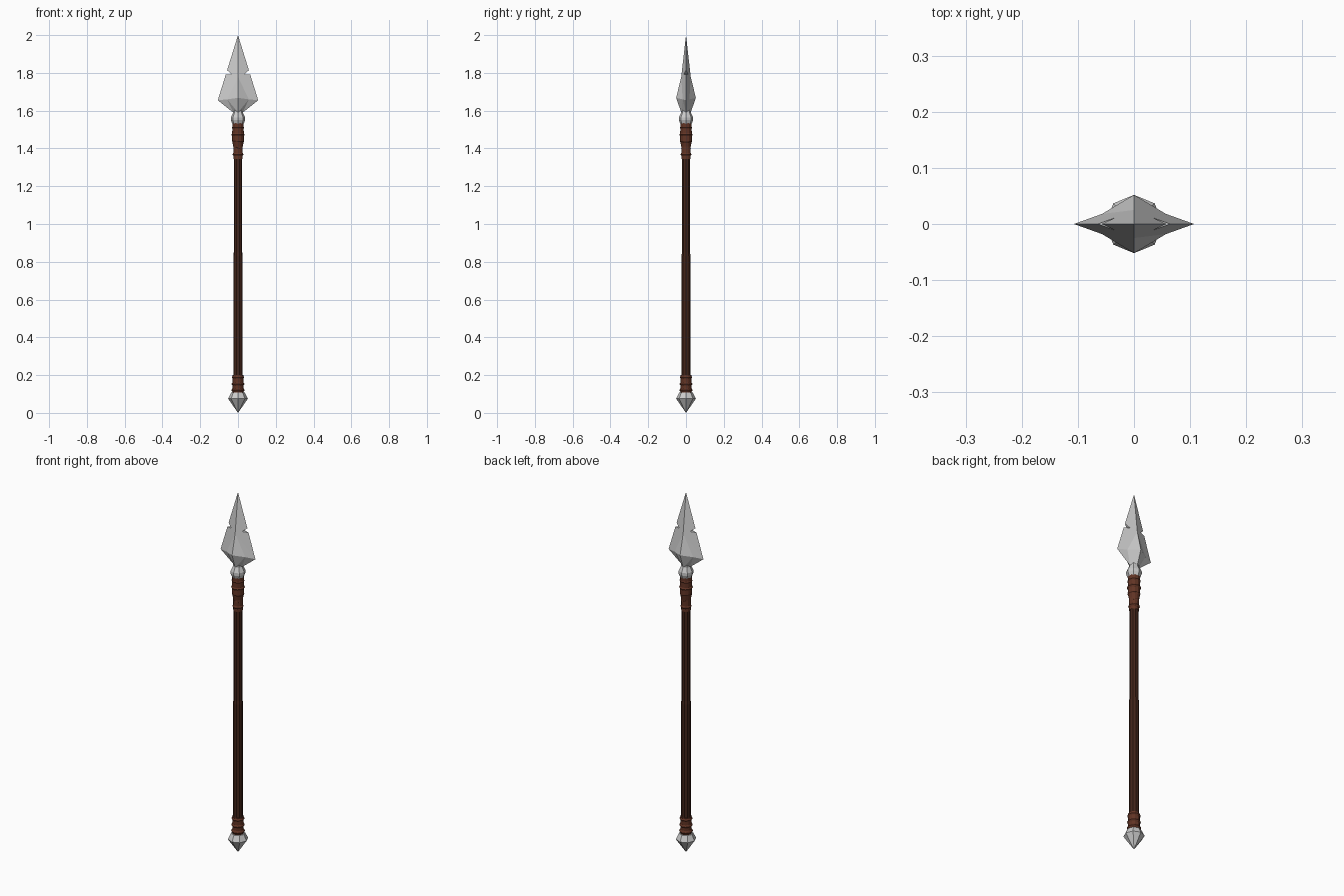
import bpy, bmesh, math

if "Cube" in bpy.data.objects:
    bpy.data.objects.remove(bpy.data.objects["Cube"])


def material(name, rgb):
    m = bpy.data.materials.new(name)
    m.diffuse_color = (*rgb, 1)
    m.use_nodes = True
    m.node_tree.nodes["Principled BSDF"].inputs["Base Color"].default_value = m.diffuse_color
    return m


wood = material("dark_wood", (0.055, 0.018, 0.01))
leather = material("leather", (0.12, 0.034, 0.018))


def add_object(name, bm, mat=None):
    bmesh.ops.remove_doubles(bm, verts=bm.verts, dist=0.0002)
    bmesh.ops.recalc_face_normals(bm, faces=bm.faces)
    me = bpy.data.meshes.new(name)
    bm.to_mesh(me)
    bm.free()
    ob = bpy.data.objects.new(name, me)
    bpy.context.collection.objects.link(ob)
    if mat:
        me.materials.append(mat)
    return ob


def lathe(name, profile, sides, mat=None):
    """Revolve (radius, z) points around z."""
    bm = bmesh.new()
    rings = [[bm.verts.new((r * math.cos(math.tau * i / sides),
                            r * math.sin(math.tau * i / sides), z))
              for i in range(sides)] for r, z in profile]
    for a, b in zip(rings, rings[1:]):
        for i in range(sides):
            j = (i + 1) % sides
            bm.faces.new((a[i], a[j], b[j], b[i]))
    bm.faces.new(rings[0])
    bm.faces.new(rings[-1])
    # pointed ends collapse when doubles are merged
    return add_object(name, bm, mat)


def wrap_ring(name, z, outer, thick, tilt=0.0):
    bpy.ops.mesh.primitive_torus_add(
        major_radius=outer - thick, minor_radius=thick, major_segments=12,
        minor_segments=6, location=(0, 0, z), rotation=(0, tilt, 0))
    ob = bpy.context.object
    ob.name = name
    ob.data.materials.append(leather)


# Blade: one quarter, mirrored to all four
P = {"tip": (0, 0, 2), "edge": (0.107, 0, 1.655), "ridge": (0, -0.025, 1.78),
     "rib_side": (0.057, -0.018, 1.66), "rib": (0, -0.052, 1.668),
     "neck_x": (0.025, 0, 1.59), "neck_y": (0, -0.025, 1.59),
     "base": (0, 0, 1.59)}
quarter = ["tip ridge edge", "ridge rib_side edge", "ridge rib rib_side",
           "edge rib_side neck_x", "rib_side rib neck_y",
           "rib_side neck_y neck_x", "base neck_x neck_y"]
bm = bmesh.new()
for sx in (1, -1):
    for sy in (1, -1):
        for face in quarter:
            bm.faces.new([bm.verts.new((P[k][0] * sx, P[k][1] * sy, P[k][2]))
                          for k in face.split()])
blade = add_object("blade", bm)

# Notches cut through both blade edges
for s in (1, -1):
    bm = bmesh.new()
    ends = [[bm.verts.new((s * x, y, z)) for x, z in
             ((0.033, 1.793), (0.096, 1.847), (0.1, 1.79))] for y in (-0.1, 0.1)]
    bm.faces.new(ends[0])
    bm.faces.new(ends[1])
    for i in range(3):
        j = (i + 1) % 3
        bm.faces.new((ends[0][i], ends[0][j], ends[1][j], ends[1][i]))
    cutter = add_object("notch_cutter", bm)
    cutter.hide_render = True
    bpy.context.view_layer.objects.active = blade
    mod = blade.modifiers.new("notch", 'BOOLEAN')
    mod.operation = 'DIFFERENCE'
    mod.solver = 'EXACT'
    mod.object = cutter
    bpy.ops.object.modifier_apply(modifier=mod.name)
    bpy.data.objects.remove(cutter)

# Metal collar and butt spike
lathe("collar", [(0.024, 1.605), (0.026, 1.59), (0.038, 1.565),
                 (0.038, 1.55), (0.028, 1.525)], 8)
lathe("butt_spike", [(0.0, 0.0), (0.052, 0.075), (0.036, 0.107)], 8)

# Shaft, slightly thicker in the lower part
lathe("shaft", [(0.025, 0.09), (0.025, 0.83), (0.0225, 0.85),
                (0.022, 1.54)], 10, wood)

# Leather wraps
lathe("upper_wrap", [(0.03, 1.535), (0.031, 1.44), (0.025, 1.41),
                     (0.024, 1.345)], 12, leather)
lathe("lower_wrap", [(0.029, 0.1), (0.029, 0.2)], 12, leather)
for i, (z, outer, thick, tilt) in enumerate((
        (1.51, 0.033, 0.016, 0), (1.473, 0.035, 0.016, 0),
        (1.438, 0.032, 0.013, 0.1), (1.402, 0.026, 0.009, 0.35),
        (1.368, 0.029, 0.013, 0))):
    wrap_ring(f"upper_wrap_ring_{i + 1}", z, outer, thick, tilt)
for i, z in enumerate((0.12, 0.153, 0.188)):
    wrap_ring(f"lower_wrap_ring_{i + 1}", z, 0.035 - 0.001 * i, 0.015)
